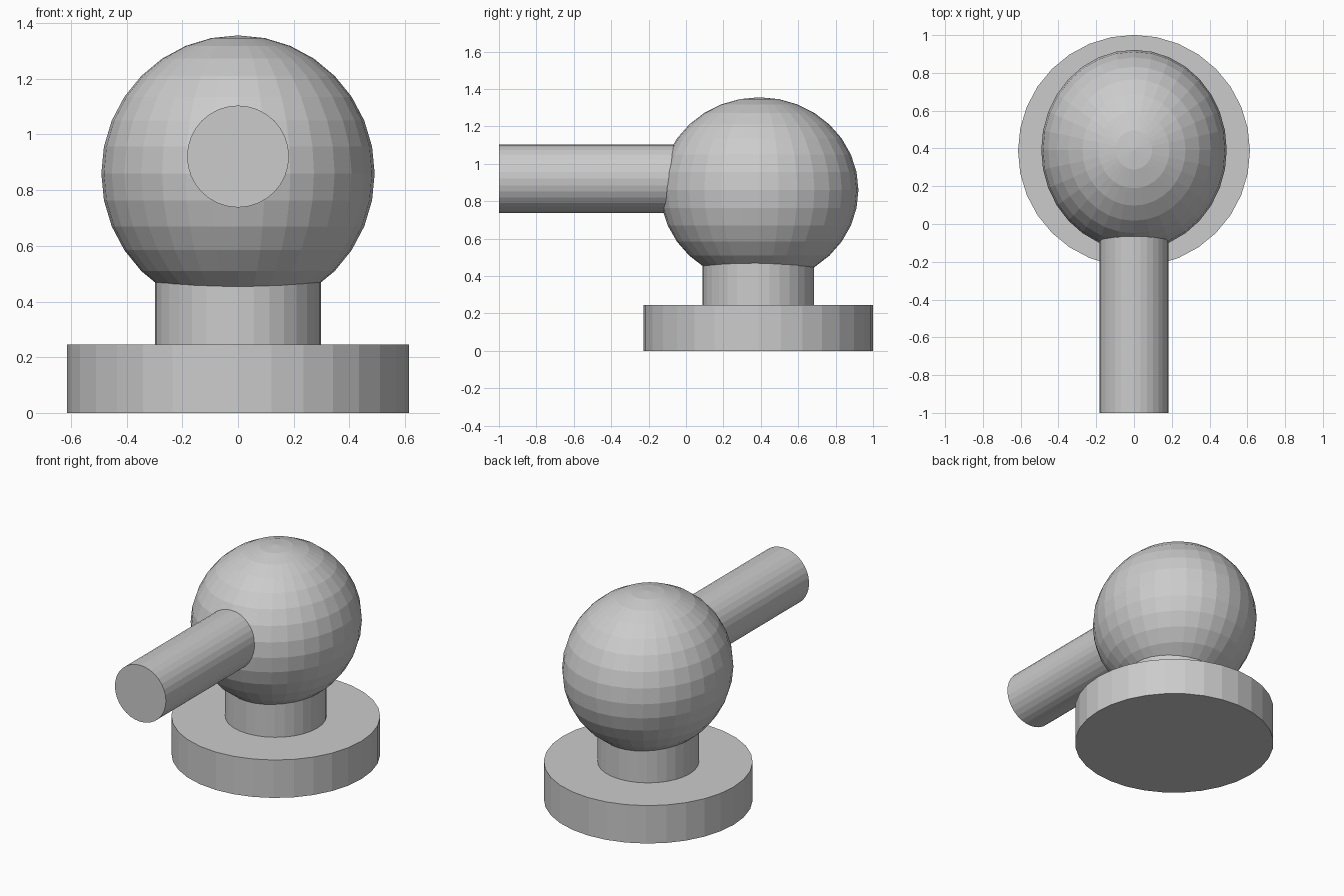
import bpy
from math import pi

if "Cube" in bpy.data.objects:
    bpy.data.objects.remove(bpy.data.objects["Cube"])

CY = 0.387  # shared vertical axis of base, neck and ball


def cylinder(name, radius, length, centre, rotation=(0, 0, 0)):
    bpy.ops.mesh.primitive_cylinder_add(vertices=32, radius=radius, depth=length,
                                        location=centre, rotation=rotation)
    bpy.context.object.name = name


# Round foot and the neck rising from it into the ball
cylinder("base", 0.614, 0.246, (0, CY, 0.123))
cylinder("neck", 0.298, 0.6, (0, CY, 0.3))

# Faceted ball, slightly stretched front to back
bpy.ops.mesh.primitive_uv_sphere_add(segments=32, ring_count=16, radius=1,
                                     location=(0, CY + 0.005, 0.86))
ball = bpy.context.object
ball.name = "ball"
ball.scale = (0.491, 0.53, 0.496)

# Horizontal rod pointing forward, ending inside the ball
ROD_FRONT, ROD_BACK = -1.0, 0.2
cylinder("rod", 0.183, ROD_BACK - ROD_FRONT,
         (0, (ROD_FRONT + ROD_BACK) / 2, 0.921), (pi / 2, 0, 0))
